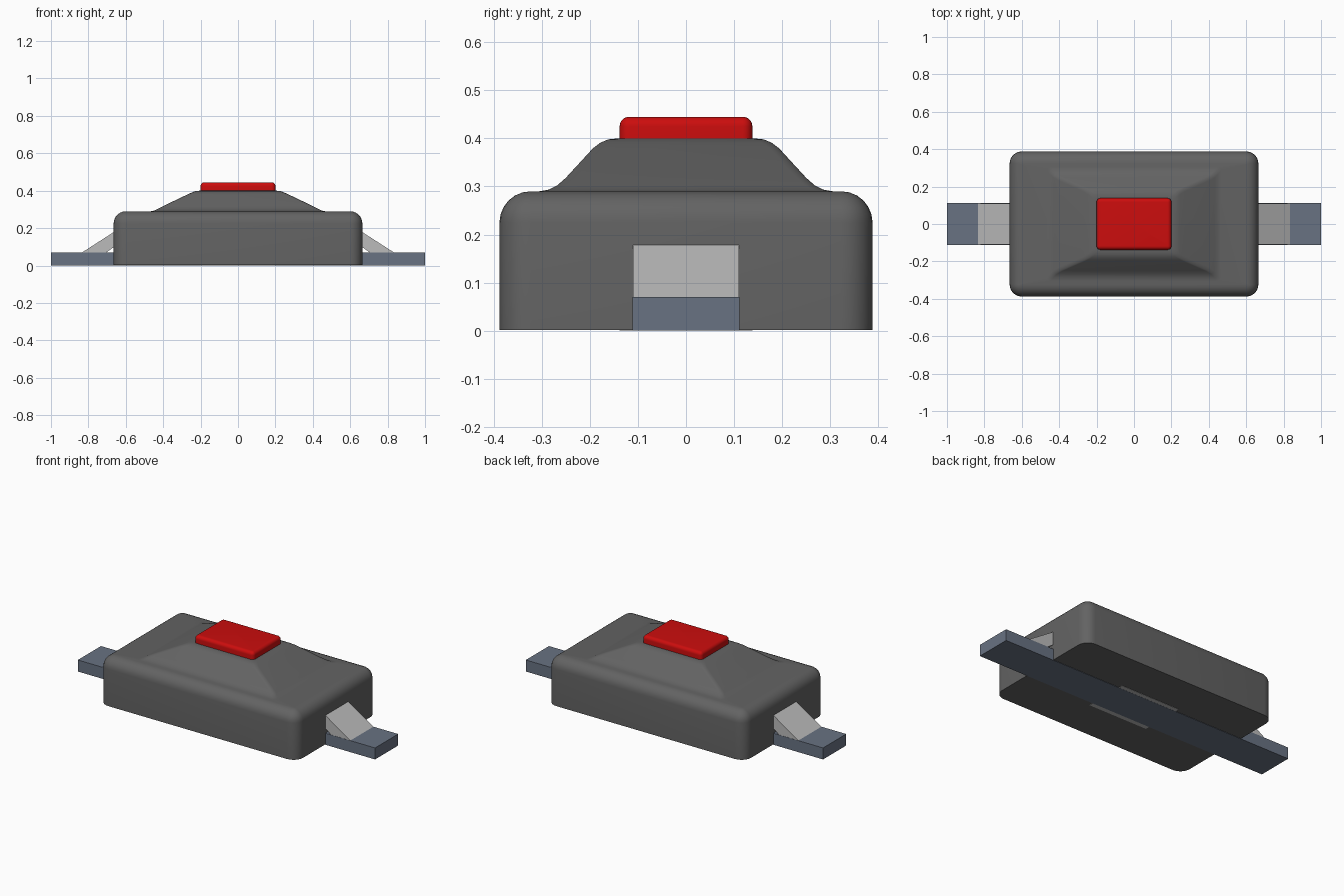
import bpy, bmesh, math

cube = bpy.data.objects.get("Cube")
if cube:
    bpy.data.objects.remove(cube, do_unlink=True)


def material(name, rgb):
    m = bpy.data.materials.new(name)
    m.use_nodes = True
    m.diffuse_color = (*rgb, 1)
    m.node_tree.nodes["Principled BSDF"].inputs["Base Color"].default_value = (*rgb, 1)
    return m


GREY = material("dark grey", (0.125, 0.125, 0.125))
RED = material("red", (0.60, 0.004, 0.004))
SLATE = material("slate blue", (0.14, 0.17, 0.225))
LIGHT = material("light grey", (0.50, 0.50, 0.50))


def finish(name, bm, mat, smooth=False):
    bmesh.ops.recalc_face_normals(bm, faces=bm.faces)
    me = bpy.data.meshes.new(name)
    bm.to_mesh(me)
    bm.free()
    me.materials.append(mat)
    ob = bpy.data.objects.new(name, me)
    bpy.context.collection.objects.link(ob)
    if smooth:
        bpy.ops.object.select_all(action='DESELECT')
        ob.select_set(True)
        bpy.context.view_layer.objects.active = ob
        bpy.ops.object.shade_smooth_by_angle(angle=math.radians(35))
    return ob


def rounded_loft(name, rings, mat, steps=6):
    """Skin stacked rounded rectangles given as (half x, half y, corner radius, z)."""
    bm = bmesh.new()
    loops = []
    for hx, hy, r, z in rings:
        loop = []
        for k, (sx, sy) in enumerate([(1, 1), (-1, 1), (-1, -1), (1, -1)]):
            for i in range(steps + 1):
                a = math.pi / 2 * (k + i / steps)
                loop.append(bm.verts.new((sx * (hx - r) + r * math.cos(a),
                                          sy * (hy - r) + r * math.sin(a), z)))
        loops.append(loop)
    n = len(loops[0])
    for lo, hi in zip(loops, loops[1:]):
        for i in range(n):
            j = (i + 1) % n
            bm.faces.new((lo[i], lo[j], hi[j], hi[i]))
    bm.faces.new(loops[0])
    bm.faces.new(loops[-1])
    return finish(name, bm, mat, True)


def edge_round(hx, hy, corner, z_top, r, steps=6):
    """Rings that round over a top edge with radius r."""
    out = []
    for i in range(steps + 1):
        a = math.pi / 2 * i / steps
        d = r * (1 - math.cos(a))
        out.append((hx - d, hy - d, max(corner - d, 0.006), z_top - r + r * math.sin(a)))
    return out


def extrude_profile(name, points, half_width, mat):
    """Extrude an (x, z) outline across y."""
    bm = bmesh.new()
    a = [bm.verts.new((x, -half_width, z)) for x, z in points]
    b = [bm.verts.new((x, half_width, z)) for x, z in points]
    n = len(points)
    bm.faces.new(a)
    bm.faces.new(b[::-1])
    for i in range(n):
        j = (i + 1) % n
        bm.faces.new((a[i], a[j], b[j], b[i]))
    return finish(name, bm, mat)


# Housing: rounded block flowing into a raised four-sided hump
hump = [(0.465, 0.305, 0.02, 0.290), (0.448, 0.285, 0.02, 0.2935),
        (0.430, 0.267, 0.02, 0.303), (0.400, 0.250, 0.02, 0.318),
        (0.270, 0.193, 0.02, 0.380), (0.245, 0.178, 0.02, 0.391),
        (0.228, 0.162, 0.02, 0.398), (0.205, 0.142, 0.02, 0.400)]
rounded_loft("housing", [(0.665, 0.388, 0.065, 0.002)]
             + edge_round(0.665, 0.388, 0.065, 0.29, 0.065) + hump, GREY)

# Push button
rounded_loft("button", [(0.2, 0.138, 0.02, 0.395)]
             + edge_round(0.2, 0.138, 0.02, 0.445, 0.02), RED)

# Strap running right through the base
extrude_profile("strap", [(-1, 0), (1, 0), (1, 0.07), (-1, 0.07)], 0.111, SLATE)

# Slanted tongues rising from the strap into each end of the housing
for side, s in (("left", 1), ("right", -1)):
    pts = [(0.835, 0.069), (0.705, 0.069), (0.60, 0.145), (0.60, 0.22)]
    extrude_profile(side + "_tongue", [(s * x, z) for x, z in pts], 0.110, LIGHT)

# Plate set into the underside
extrude_profile("underside_plate", [(-0.2, 0.0005), (0.2, 0.0005), (0.2, 0.006), (-0.2, 0.006)],
                0.138, LIGHT)
